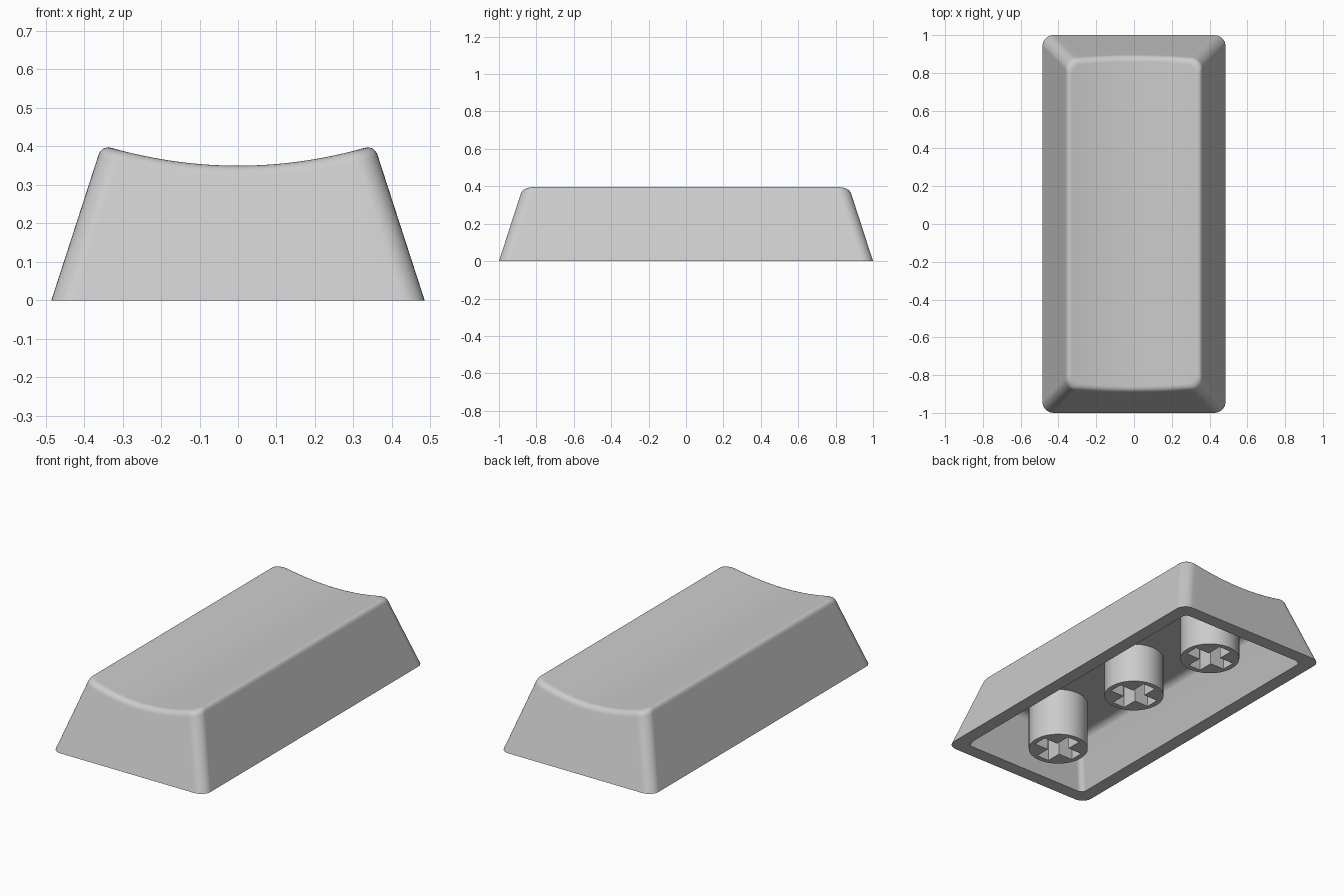
import bpy, bmesh, math
from mathutils import Vector

if "Cube" in bpy.data.objects:
    bpy.data.objects.remove(bpy.data.objects["Cube"])

HX, HY = 0.485, 1.0       # half size of the footprint
SLOPE = 0.324             # inward lean of the walls per unit of height
WALL, CEILING = 0.078, 0.28
FILLET = 0.028

grey = bpy.data.materials.new("light_grey")
grey.diffuse_color = (0.6, 0.6, 0.6, 1)
grey.use_nodes = True
grey.node_tree.nodes["Principled BSDF"].inputs["Base Color"].default_value = grey.diffuse_color


def finish(bm, name):
    bmesh.ops.recalc_face_normals(bm, faces=bm.faces)
    mesh = bpy.data.meshes.new(name)
    bm.to_mesh(mesh)
    bm.free()
    mesh.materials.append(grey)
    obj = bpy.data.objects.new(name, mesh)
    bpy.context.collection.objects.link(obj)
    bpy.ops.object.select_all(action='DESELECT')
    obj.select_set(True)
    bpy.context.view_layer.objects.active = obj
    bpy.ops.object.shade_smooth_by_angle(angle=math.radians(35))
    return obj


# Front half of a rounded rectangle, left to right: corner, edge, corner
ARC, EDGE = 8, 24
PARAMS = [(-1, math.pi + math.pi / 2 * i / ARC, None) for i in range(ARC + 1)]
PARAMS += [(0, None, -1 + 2 * i / EDGE) for i in range(1, EDGE)]
PARAMS += [(1, 1.5 * math.pi + math.pi / 2 * i / ARC, None) for i in range(ARC + 1)]


def outline_point(param, inset, radius):
    side, angle, t = param
    cx, cy = HX - inset - radius, HY - inset - radius
    if side == 0:
        return t * cx, -cy - radius
    return side * cx + radius * math.cos(angle), -cy + radius * math.sin(angle)


def dish(x):
    return 0.35 + 0.428 * x * x


def inner_point(param, inset, z):
    return Vector((*outline_point(param, inset, 0.03), z))


def outer_column(param, steps=7):
    """Points up one wall and over the rounded top edge."""
    r, inset = 0.06, SLOPE * 0.38
    for _ in range(8):
        inset = SLOPE * dish(outline_point(param, inset, r)[0])
    zs = inset / SLOPE
    corner = Vector((*outline_point(param, inset, r), zs))
    low = Vector((*outline_point(param, inset - SLOPE * FILLET, r), zs - FILLET))
    x, y = outline_point(param, inset + FILLET, r)
    high = Vector((x, y, dish(x)))
    col = [Vector((*outline_point(param, 0, r), 0))]
    for i in range(steps + 1):
        t = i / steps
        col.append(low * (1 - t) ** 2 + corner * 2 * t * (1 - t) + high * t * t)
    return col


def inner_column(param):
    """Points from the ceiling down the inside wall."""
    f = 0.03
    col = []
    for i in range(5):
        a = math.pi / 2 * i / 4
        z = CEILING - f + f * math.cos(a)
        col.append(inner_point(param, WALL + SLOPE * z + f * (1 - math.sin(a)), z))
    col.append(inner_point(param, WALL, 0))
    return col


# Hollow shell: inside, bottom rim, outside and dished top in one loft
bm = bmesh.new()
columns = [inner_column(p) + outer_column(p) for p in PARAMS]
rings = []
for k in range(len(columns[0])):
    half = [c[k] for c in columns]
    front = [bm.verts.new(p) for p in half]
    back = [bm.verts.new((p.x, -p.y, p.z)) for p in half]
    rings.append((front, back))
for (f0, b0), (f1, b1) in zip(rings, rings[1:]):
    lo, hi = f0 + b0[::-1], f1 + b1[::-1]
    for i in range(len(lo)):
        j = (i + 1) % len(lo)
        bm.faces.new((lo[i], lo[j], hi[j], hi[i]))
for front, back in (rings[0], rings[-1]):
    for i in range(len(front) - 1):
        bm.faces.new((front[i], front[i + 1], back[i + 1], back[i]))
shell = finish(bm, "key_shell")
mod = shell.modifiers.new("even_shading", 'WEIGHTED_NORMAL')
mod.keep_sharp = True


# Stem: round post with a cross-shaped socket in its lower end
def add_stem(name, y, bottom, radius=0.16, arm=0.13, half=0.04, depth=0.2):
    bm = bmesh.new()
    circle = [(radius * math.cos(2 * math.pi * i / 48),
               radius * math.sin(2 * math.pi * i / 48)) for i in range(48)]
    cross = []
    for q in range(4):
        c, s = round(math.cos(q * math.pi / 2)), round(math.sin(q * math.pi / 2))
        for u, v in ((half, -half), (arm, -half), (arm, half)):
            cross.append((u * c - v * s, u * s + v * c))

    def wall(points, top):
        lo = [bm.verts.new((px, y + py, bottom)) for px, py in points]
        hi = [bm.verts.new((px, y + py, top)) for px, py in points]
        for i in range(len(lo)):
            j = (i + 1) % len(lo)
            bm.faces.new((lo[i], lo[j], hi[j], hi[i]))
        bm.faces.new(hi)
        return [bm.edges.get((lo[i], lo[i - 1])) for i in range(len(lo))]

    rim = wall(circle, CEILING + 0.01) + wall(cross, bottom + depth)
    bmesh.ops.triangle_fill(bm, edges=rim, use_beauty=True)
    finish(bm, name)


add_stem("middle_stem", 0, 0.05)
add_stem("front_stem", -0.64, 0)
add_stem("back_stem", 0.64, 0)
